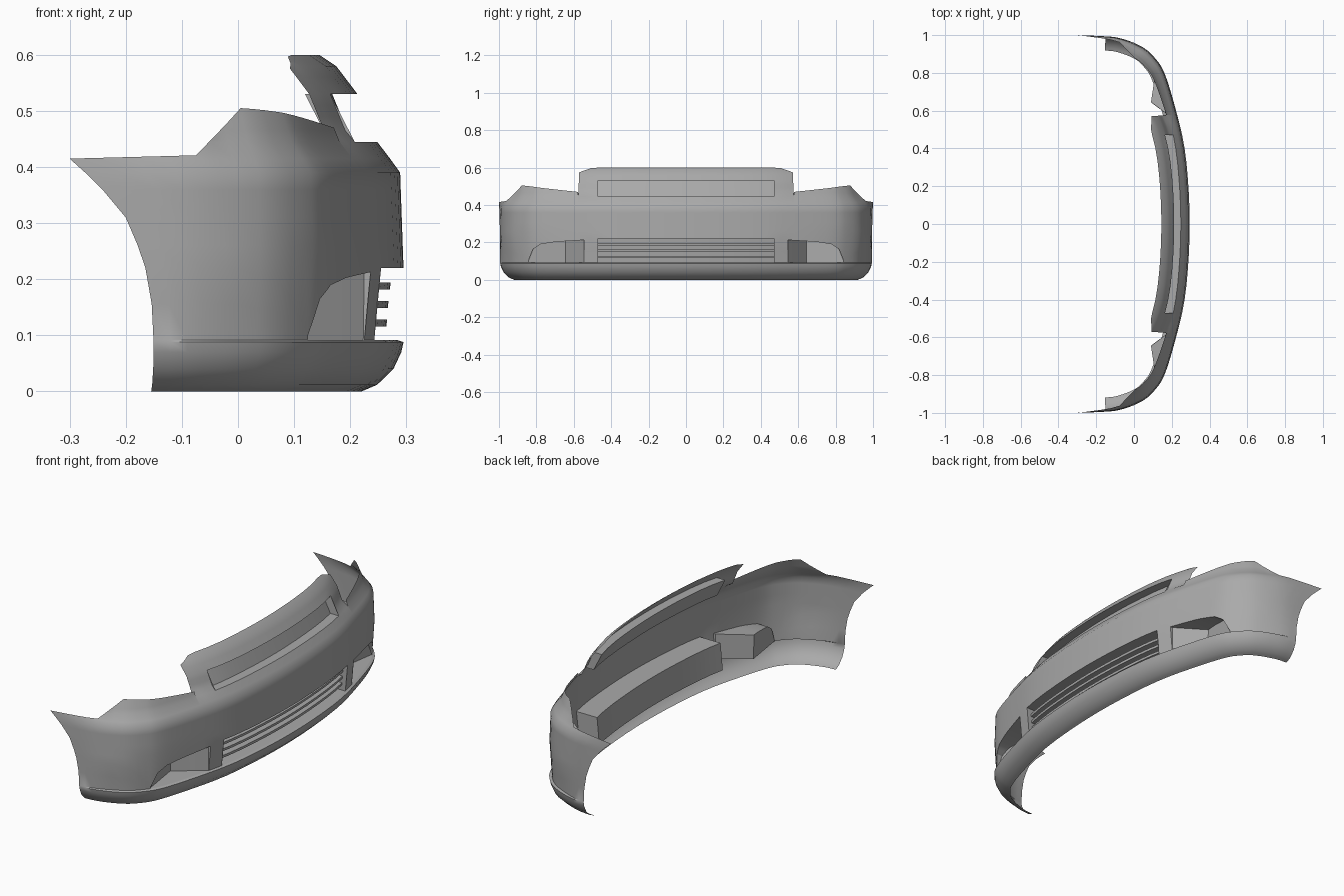
import bpy, bmesh

if "Cube" in bpy.data.objects:
    bpy.data.objects.remove(bpy.data.objects["Cube"])

paint = bpy.data.materials.new("primer_grey")
paint.use_nodes = True
GREY = (0.4, 0.4, 0.4, 1)
paint.diffuse_color = GREY
paint.node_tree.nodes["Principled BSDF"].inputs["Base Color"].default_value = GREY


def interp(table, v):
    """Linear lookup in a list of (key, value) pairs with rising keys."""
    if v <= table[0][0]:
        return table[0][1]
    for (a, p), (b, q) in zip(table, table[1:]):
        if v <= b:
            return p + (q - p) * (v - a) / (b - a)
    return table[-1][1]


# Plan outline of half the bumper, from the nose to the wheel arch
PLAN = [(.295, 0), (.288, .2), (.268, .4), (.228, .58), (.165, .79), (.11, .88),
        (.04, .94), (-.07, .983), (-.16, .994), (-.31, 1.0)]


def smooth_path(pts, steps=10):
    first, last = (pts[1][0], -pts[1][1]), pts[-1]
    ext = [first] + pts + [last]
    out = []
    for a, b, c, d in zip(ext, ext[1:], ext[2:], ext[3:]):
        for i in range(steps):
            t = i / steps
            out.append(tuple(.5 * (2 * q + (r - p) * t + (2 * p - 5 * q + 4 * r - s) * t * t
                                   + (3 * q - p - 3 * r + s) * t ** 3)
                             for p, q, r, s in zip(a, b, c, d)))
    return out + [last]


PATH = smooth_path(PLAN)
X_OF_Y = [(y, x) for x, y in PATH]
Y_OF_X = [(x, y) for x, y in reversed(PATH)]

# Inward setback, wheel arch, top outline and lower opening heights
SETBACK = [(0, .075), (.012, .047), (.04, .018), (.07, .004), (.088, 0), (.092, .012), (.15, .008),
           (.22, 0), (.39, .006), (.415, .024), (.445, .047), (.53, .082), (.58, .12), (.6, .15)]
ARCH = [(0, -.15), (.08, -.15), (.18, -.155), (.24, -.17), (.31, -.2), (.37, -.25), (.415, -.3)]
NOSE_TOP = [(0, .6), (.5, .6), (.58, .575)]
WING_TOP = [(.58, .47), (.75, .487), (.9, .502), (.94, .505)]
SIDE_TOP = [(0, .475), (.12, .447), (.23, .421), (1, .415)]
VENT_TOP = [(.47, .22), (.545, .213), (.7, .203), (.78, .19), (.82, .165), (.85, .1),
            (.87, .13), (.92, .2), (1, .22)]

# Columns: (kind, position); front ones by y, side ones by fraction to the arch
NOSE_EDGE = .58
COLS = [("front", y) for y in (0, .08, .16, .24, .32, .4, .47, .51, .545, .58, .581, .61, .645,
                               .68, .71, .75, .78, .8, .82, .835, .85, .87, .895, .92, .94)]
COLS += [("side", f) for f in (0, .12, .23, .4, .6, .8, 1)]
LIP, VENT, GRILLE_LOW, GRILLE_HIGH = 6, 8, 14, 18
ROWS = [0, .005, .012, .04, .07, .088, .092, None, None, .26, .31, .36, .39, .415,
        .445, .465, .49, .51, .53, .56, .58, .6]


def surface(col, z, extra=0):
    """Point on the outer skin, optionally pushed straight back."""
    kind, p = col
    if kind == "front":
        x, y = interp(X_OF_Y, p), p
        slope = (interp(X_OF_Y, p + .01) - interp(X_OF_Y, max(p - .01, 0))) / .02
        nx, ny = 1, -slope
    else:
        x = p * interp(ARCH, z)
        y = interp(Y_OF_X, x)
        nx, ny = -(interp(Y_OF_X, x + .01) - interp(Y_OF_X, x - .01)) / .02, 1
    size = (nx * nx + ny * ny) ** .5
    w = min(max((y - .5) / .3, 0), 1)
    nx, ny = 1 + (nx / size - 1) * w, ny / size * w
    d = interp(SETBACK, z)
    if kind == "side" and z > .088:
        d *= 1 - p
    if kind == "front" and z > .445 and p <= NOSE_EDGE:
        d += .02 * (p / NOSE_EDGE) ** 4
    return (x - d * nx - extra, y - d * ny, z)


def row_height(col, row):
    kind, p = col
    y = p if kind == "front" else 1
    if row == VENT:
        return interp(VENT_TOP, y)
    if row == VENT - 1:
        return (ROWS[LIP] + interp(VENT_TOP, y)) / 2
    if kind == "side":
        top = interp(SIDE_TOP, p)
    else:
        top = interp(NOSE_TOP if p <= NOSE_EDGE else WING_TOP, p)
    return min(ROWS[row], top)


def opening(a, b, row):
    """True where the skin is open: grilles, lamp pockets and the nose notch."""
    if a[0] == "side" or b[0] == "side":
        return False
    mid = (a[1] + b[1]) / 2
    if LIP <= row < VENT:
        return mid < .47 or .545 < mid < .85
    if GRILLE_LOW <= row < GRILLE_HIGH:
        return mid < .47 or (NOSE_EDGE < mid < .581 and ROWS[row] >= .465)
    return NOSE_EDGE < mid < .581 and row >= GRILLE_HIGH


def finish(name, bm, angle=.6):
    bmesh.ops.remove_doubles(bm, verts=bm.verts, dist=.0002)
    bmesh.ops.recalc_face_normals(bm, faces=bm.faces)
    mesh = bpy.data.meshes.new(name)
    bm.to_mesh(mesh)
    bm.free()
    ob = bpy.data.objects.new(name, mesh)
    bpy.context.collection.objects.link(ob)
    mesh.materials.append(paint)
    mirror = ob.modifiers.new("Mirror", "MIRROR")
    mirror.use_axis = (False, True, False)
    mirror.merge_threshold = .0005
    bpy.ops.object.select_all(action="DESELECT")
    ob.select_set(True)
    bpy.context.view_layer.objects.active = ob
    bpy.ops.object.shade_smooth_by_angle(angle=angle)
    return ob


def sweep(name, rings, closed=False, caps=()):
    """Skin a list of cross-sections and close the chosen ends."""
    bm = bmesh.new()
    vs = [[bm.verts.new(p) for p in ring] for ring in rings]
    n = len(rings[0])
    for a, b in zip(vs, vs[1:]):
        for i in range(n if closed else n - 1):
            j = (i + 1) % n
            bm.faces.new((a[i], b[i], b[j], a[j]))
    for c in caps:
        bm.faces.new(vs[c])
    return finish(name, bm)


# Outer skin with its openings
bm = bmesh.new()
grid = [[bm.verts.new(surface(c, row_height(c, r))) for r in range(len(ROWS))] for c in COLS]
for i, (a, b) in enumerate(zip(COLS, COLS[1:])):
    for r in range(len(ROWS) - 1):
        if not opening(a, b, r):
            bm.faces.new((grid[i][r], grid[i + 1][r], grid[i + 1][r + 1], grid[i][r + 1]))
loose = [v for v in bm.verts if not v.link_faces]
bmesh.ops.delete(bm, geom=loose, context="VERTS")
finish("bumper_skin", bm)


# Recessed pockets behind the openings
def pocket(name, low, high, start, end, back):
    rings, cols = [], [c for c in COLS if c[0] == "front" and start <= c[1] <= end]
    for c in cols:
        ends = [surface(c, row_height(c, r)) for r in (low, high)]
        behind = [(min(back(c[1], p[0]), p[0] - .002), p[1], p[2]) for p in ends]
        rings.append([ends[0], behind[0], behind[1], ends[1]])
    return sweep(name, rings, caps=(-1,) if start == 0 else (0, -1))


pocket("upper_grille_pocket", GRILLE_LOW, GRILLE_HIGH, 0, .47, lambda y, x: x - .045)
pocket("lower_grille_pocket", LIP, VENT, 0, .47, lambda y, x: x - .11)
LAMP_BACK = [(.545, .225), (.645, .09), (.85, .12)]
pocket("lamp_pocket", LIP, VENT, .545, .85, lambda y, x: interp(LAMP_BACK, y))

# Horizontal bars in the lower grille
for k in range(3):
    z = .122 + .033 * k
    rings = [[surface(c, z + h, d) for d, h in ((.02, -.006), (.055, -.006), (.055, .006), (.02, .006))]
             for c in COLS if c[0] == "front" and c[1] <= .47]
    sweep(f"lower_grille_bar_{k + 1}", rings, closed=True, caps=(-1,))
